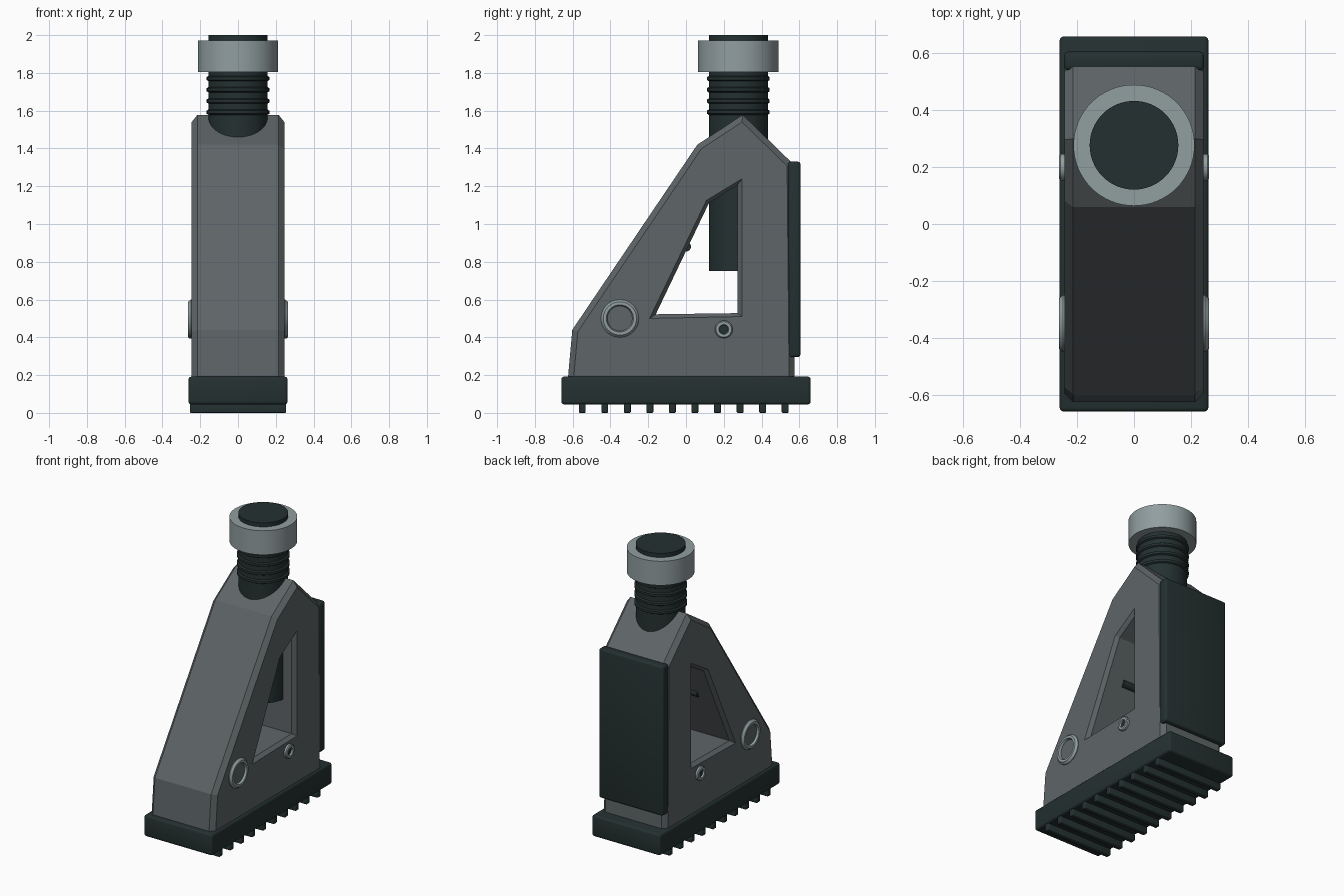
import bpy, bmesh, math
from mathutils import Matrix

if "Cube" in bpy.data.objects:
    bpy.data.objects.remove(bpy.data.objects["Cube"])


def material(name, rgb):
    m = bpy.data.materials.new(name)
    m.diffuse_color = (*rgb, 1)
    m.use_nodes = True
    m.node_tree.nodes["Principled BSDF"].inputs["Base Color"].default_value = m.diffuse_color
    return m


BODY = material("grey_casing", (0.112, 0.130, 0.136))
DARK = material("dark_rubber", (0.018, 0.030, 0.030))
METAL = material("pale_metal", (0.283, 0.342, 0.351))


def finish(name, bm, mat, smooth=True):
    bmesh.ops.recalc_face_normals(bm, faces=bm.faces)
    me = bpy.data.meshes.new(name)
    bm.to_mesh(me)
    bm.free()
    ob = bpy.data.objects.new(name, me)
    bpy.context.collection.objects.link(ob)
    me.materials.append(mat)
    bpy.ops.object.select_all(action='DESELECT')
    ob.select_set(True)
    bpy.context.view_layer.objects.active = ob
    if smooth:
        bpy.ops.object.shade_smooth_by_angle(angle=math.radians(35))
    return ob


def box(name, x, y0, y1, z0, z1, bevel, mat):
    bm = bmesh.new()
    bmesh.ops.create_cube(bm, size=1)
    for v in bm.verts:
        v.co.x *= 2 * x
        v.co.y = (y0 + y1) / 2 + v.co.y * (y1 - y0)
        v.co.z = (z0 + z1) / 2 + v.co.z * (z1 - z0)
    bmesh.ops.bevel(bm, geom=bm.edges[:], offset=bevel, segments=3,
                    profile=0.5, affect='EDGES')
    return finish(name, bm, mat)


def lathe(name, profile, mat, matrix, steps=48):
    """Spin (radius, height) points round the local z axis."""
    bm = bmesh.new()
    vs = [bm.verts.new((r, 0, h)) for r, h in profile]
    es = [bm.edges.new(p) for p in zip(vs, vs[1:])]
    bmesh.ops.spin(bm, geom=vs + es, cent=(0, 0, 0), axis=(0, 0, 1),
                   angle=2 * math.pi, steps=steps, use_duplicate=False)
    bmesh.ops.remove_doubles(bm, verts=bm.verts, dist=1e-5)
    bm.transform(matrix)
    return finish(name, bm, mat)


def loft(sections):
    """Join matching (x, profile) sections of (y, z) points into a solid."""
    bm = bmesh.new()
    rings = [[bm.verts.new((x, y, z)) for y, z in pts] for x, pts in sections]
    n = len(rings[0])
    for a, b in zip(rings, rings[1:]):
        for i in range(n):
            j = (i + 1) % n
            bm.faces.new((a[i], a[j], b[j], b[i]))
    bm.faces.new(rings[0])
    bm.faces.new(rings[-1])
    bmesh.ops.recalc_face_normals(bm, faces=bm.faces)
    return bm


# Casing: chamfered wedge with a slanted window cut through it
outline = [(-0.628, 0.15), (-0.602, 0.44), (0.06, 1.42), (0.30, 1.578),
           (0.565, 1.32), (0.576, 0.15)]
bm = loft([(-0.245, outline), (0.245, outline)])
rim = [e for e in bm.edges if abs(e.verts[0].co.x - e.verts[1].co.x) < 1e-6]
bmesh.ops.bevel(bm, geom=rim, offset=0.03, segments=1, affect='EDGES')
casing = finish("casing", bm, BODY, smooth=False)

outer = [(-0.193, 0.50), (0.297, 0.51), (0.297, 1.24), (0.108, 1.125)]
inner = [(-0.160, 0.522), (0.272, 0.528), (0.272, 1.205), (0.122, 1.112)]
bm = loft([(-0.30, outer), (-0.245, outer), (-0.22, inner),
           (0.22, inner), (0.245, outer), (0.30, outer)])
cutter = finish("window_cutter", bm, BODY, smooth=False)
cutter.hide_render = True
cutter.hide_set(True)
cut = casing.modifiers.new("window", 'BOOLEAN')
cut.operation = 'DIFFERENCE'
cut.solver = 'EXACT'
cut.object = cutter

# Base, tread bars and back pad
box("base", 0.262, -0.66, 0.66, 0.045, 0.192, 0.015, DARK)
for i in range(10):
    y = -0.549 + i * 0.1193
    box(f"tread_bar_{i + 1}", 0.255, y - 0.018, y + 0.018, 0, 0.05, 0.006, DARK)
box("back_pad", 0.2465, 0.54, 0.606, 0.295, 1.33, 0.015, DARK)

# Neck post with ribs, and the collar round its top
post = Matrix.Translation((0, 0.277, 0))
prof = [(0, 0.75), (0.156, 0.75)]
for z in (1.592, 1.651, 1.711, 1.770):
    prof += [(0.156, z - 0.014), (0.166, z - 0.008),
             (0.166, z + 0.008), (0.156, z + 0.014)]
prof += [(0.156, 2.0), (0, 2.0)]
lathe("neck_post", prof, DARK, post, 64)
lathe("collar", [(0.15, 1.805), (0.213, 1.805), (0.213, 1.972), (0.15, 1.972)],
      METAL, post, 64)

# Cross pin inside the window
lathe("cross_pin", [(0, -0.1), (0.026, -0.1), (0.026, 0.1), (0, 0.1)], DARK,
      Matrix.Translation((0, 0.0, 0.88)) @ Matrix.Rotation(math.pi / 2, 4, 'Y'), 24)

# Pivot rings and small bolts on both sides
for side, s in (("right", 1), ("left", -1)):
    turn = Matrix.Rotation(s * math.pi / 2, 4, 'Y')
    big = Matrix.Translation((0, -0.35, 0.50)) @ turn
    small = Matrix.Translation((0, 0.20, 0.442)) @ turn
    lathe(f"pivot_ring_{side}", [(0.1, 0.235), (0.1, 0.25), (0.088, 0.264),
          (0.072, 0.264), (0.066, 0.25), (0.066, 0.235)], METAL, big)
    lathe(f"pivot_plate_{side}", [(0.067, 0.235), (0.067, 0.25), (0, 0.25)], BODY, big)
    lathe(f"bolt_ring_{side}", [(0.047, 0.235), (0.047, 0.258), (0.041, 0.264),
          (0.026, 0.264), (0.023, 0.25), (0.023, 0.235)], METAL, small, 32)
    lathe(f"bolt_core_{side}", [(0.024, 0.235), (0.024, 0.252), (0, 0.252)],
          DARK, small, 32)
